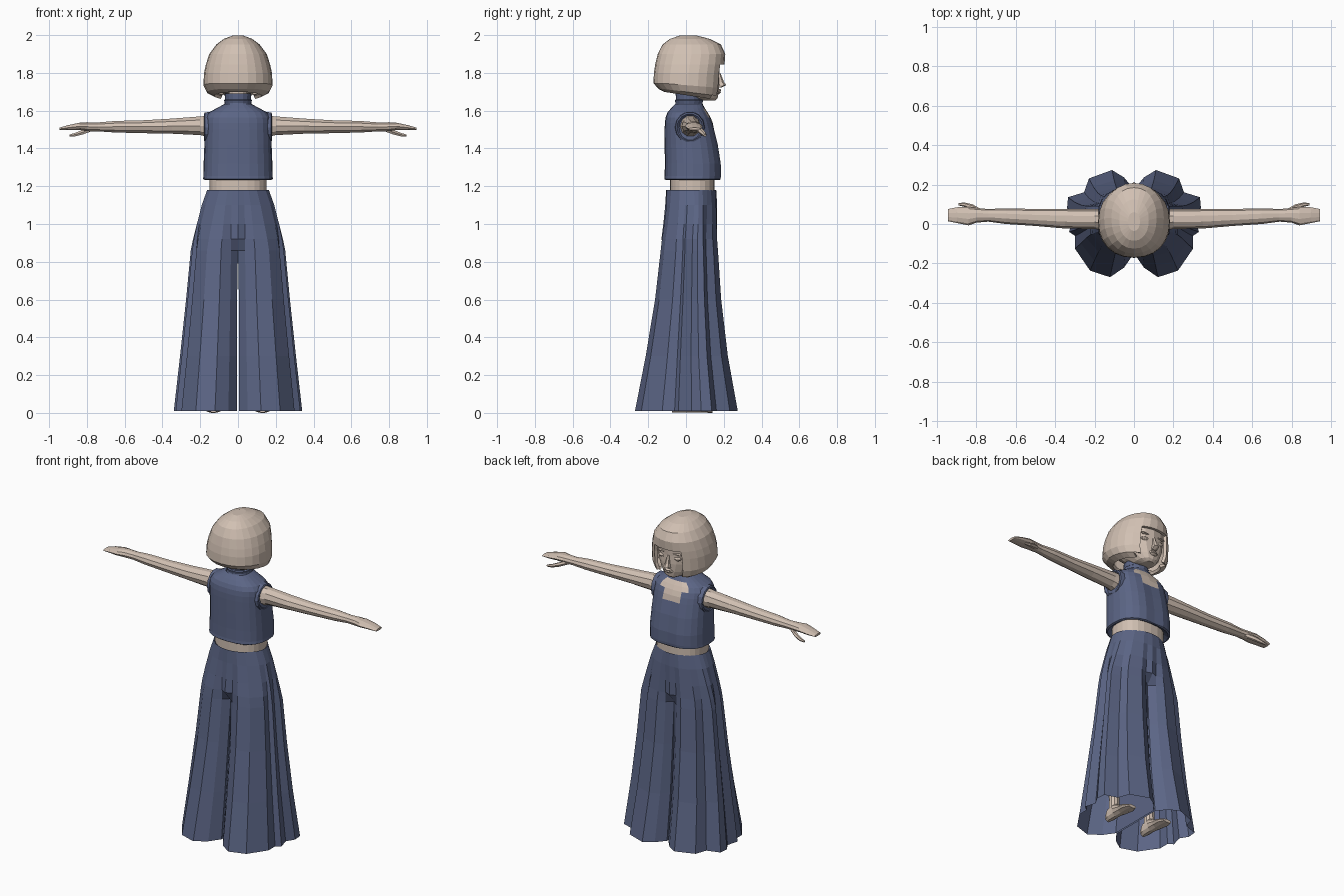
import bpy, bmesh, math
from mathutils import Vector

cube = bpy.data.objects.get("Cube")
if cube:
    bpy.data.objects.remove(cube)


def material(name, rgb):
    m = bpy.data.materials.new(name)
    m.use_nodes = True
    m.diffuse_color = (*rgb, 1)
    bsdf = m.node_tree.nodes["Principled BSDF"]
    bsdf.inputs["Base Color"].default_value = (*rgb, 1)
    bsdf.inputs["Roughness"].default_value = 0.8
    return m


BEIGE = material("warm beige", (0.64, 0.53, 0.45))
NAVY = material("slate navy", (0.105, 0.13, 0.235))


def loft(name, rings, mats, caps="", mirror=False, skip=None, rule=None):
    """Skin a stack of equal closed rings; skip and rule look at face centres."""
    bm = bmesh.new()
    rows = [[bm.verts.new(p) for p in r] for r in rings]
    n = len(rows[0])
    for a, b in zip(rows, rows[1:]):
        for i in range(n):
            j = (i + 1) % n
            quad = (a[i], a[j], b[j], b[i])
            c = sum((v.co for v in quad), Vector()) / 4
            if skip and skip(c):
                continue
            f = bm.faces.new(quad)
            if rule:
                f.material_index = rule(c)
    if "s" in caps:
        bm.faces.new(rows[0])
    if "e" in caps:
        bm.faces.new(rows[-1])
    bmesh.ops.recalc_face_normals(bm, faces=bm.faces)
    me = bpy.data.meshes.new(name)
    bm.to_mesh(me)
    bm.free()
    ob = bpy.data.objects.new(name, me)
    bpy.context.collection.objects.link(ob)
    for m in mats:
        me.materials.append(m)
    if mirror:
        ob.modifiers.new("Mirror", 'MIRROR')
    return ob


def sgn_pow(v, e):
    return math.copysign(abs(v) ** e, v)


def level(z, hx, y0, y1, n=24, e=0.8):
    """Horizontal rounded ring, starting at +y."""
    cy, hy = (y0 + y1) / 2, (y1 - y0) / 2
    angles = [2 * math.pi * i / n for i in range(n)]
    return [(hx * sgn_pow(math.sin(a), e), cy + hy * sgn_pow(math.cos(a), e), z) for a in angles]


def across(x, cy, cz, ry, rz, n=10):
    """Ring facing along x."""
    return [(x, cy + ry * math.cos(2 * math.pi * i / n), cz + rz * math.sin(2 * math.pi * i / n))
            for i in range(n)]


# Wide pleated trousers: one half, mirrored
hem = [(0, -.155), (.05, -.22), (.12, -.268), (.22, -.235), (.295, -.125), (.295, -.06),
       (.325, -.04), (.305, .03), (.335, .08), (.33, .135), (.25, .16), (.225, .23),
       (.11, .272), (.05, .235), (0, .18)]
# z, half width, y back, y front, pleat strength
trouser_levels = [(1.165, .15, -.09, .145, 0), (1.18, .165, -.105, .16, 0), (1.1, .195, -.11, .165, .2),
                  (1.0, .222, -.12, .165, .5), (.92, .24, -.13, .165, .8), (.86, .25, -.135, .168, 1),
                  (.6, .275, -.165, .185, 1), (.3, .307, -.215, .22, 1), (.01, .34, -.272, .272, 1)]


def trouser_ring(z, hx, y0, y1, w):
    cy, hy = (y0 + y1) / 2, (y1 - y0) / 2
    gap = .005 if z < .8 else 0
    pts = []
    for x, y in hem:
        p = Vector((x / .335, y / .27))
        k = 0 if x == 0 and z > .9 else w
        p = p.normalized().lerp(p, k)
        pts.append((max(p.x * hx, gap), cy + p.y * hy, z))
    return pts + [(gap, cy, z)]


loft("trousers", [trouser_ring(*l) for l in trouser_levels], [NAVY], mirror=True,
     skip=lambda c: c.x < .012 and c.z > .87)

# Bare waist
loft("waist", [level(z, .15, -.085, .152) for z in (1.12, 1.2, 1.28)], [BEIGE])

# Cropped top with a rounded front opening and a centre seam
top_levels = [(1.25, .15, -.085, .15), (1.233, .175, -.108, .178), (1.238, .185, -.115, .187),
              (1.255, .183, -.113, .189), (1.32, .182, -.112, .188), (1.42, .178, -.113, .172),
              (1.5, .176, -.113, .152), (1.535, .175, -.112, .142), (1.565, .172, -.108, .13),
              (1.59, .155, -.098, .115), (1.612, .115, -.08, .1), (1.635, .072, -.058, .088)]
top_rings = [level(*l) for l in top_levels]
for r in top_rings[2:7]:
    x, y, z = r[0]
    r[0] = (x, y - .007, z)


def opening(c):
    if c.y < .06:
        return 0
    width = .075 if c.z > 1.55 else .05
    return 1 if 1.51 < c.z < 1.605 and abs(c.x) < width else 0


loft("cropped_top", top_rings, [NAVY, BEIGE], rule=opening)

# Folded high collar
loft("collar", [level(z, r, .015 - r, .017 + r, 16, 1) for z, r in
                ((1.615, .078), (1.64, .07), (1.655, .074), (1.66, .068), (1.69, .07), (1.69, .056), (1.65, .055))],
     [NAVY])

# Armhole bands
loft("armhole_band", [across(x, .02, 1.512, r * .95, r, 14) for x, r in
                      ((.14, .085), (.176, .08), (.18, .072), (.165, .058))], [NAVY], mirror=True)

# Arms with flat hands, and thumbs
arm = [(.13, .02, 1.515, .058, .064), (.2, .025, 1.52, .05, .052), (.35, .027, 1.518, .05, .042),
       (.5, .033, 1.515, .043, .036), (.65, .04, 1.515, .04, .032), (.74, .044, 1.514, .032, .025),
       (.8, .044, 1.515, .037, .025), (.84, .04, 1.517, .047, .02), (.9, .045, 1.51, .04, .014),
       (.945, .045, 1.503, .031, .007)]
loft("arm", [across(*a) for a in arm], [BEIGE], "e", True)
thumb = [(.77, .058, 1.505, .014, .014), (.82, .085, 1.487, .015, .014),
         (.86, .098, 1.474, .011, .011), (.892, .101, 1.468, .006, .006)]
loft("thumb", [across(*t, n=6) for t in thumb], [BEIGE], "se", True)

# Neck and head
loft("neck", [level(z, .053, -.04, .068, 12, 1) for z in (1.6, 1.75)], [BEIGE])
head = [(1.655, .03, .09, .155), (1.668, .06, .03, .168), (1.7, .09, -.03, .174),
        (1.75, .118, -.09, .178), (1.8, .13, -.11, .177), (1.87, .13, -.12, .18), (1.93, .1, -.09, .14)]
loft("head", [level(*h, n=16, e=.9) for h in head], [BEIGE], "se")
nose = [(1.722, .018, .165, .185), (1.735, .02, .165, .214), (1.75, .014, .165, .202), (1.8, .009, .165, .182)]
loft("nose", [level(*v, n=6, e=1) for v in nose], [BEIGE], "se")
lips = [(1.688, .012, .16, .176), (1.697, .027, .16, .186), (1.703, .03, .16, .182),
        (1.709, .025, .16, .187), (1.716, .01, .16, .178)]
loft("lips", [level(*v, n=8, e=1) for v in lips], [BEIGE], "se")


def bulge(name, loc, scale):
    bpy.ops.mesh.primitive_uv_sphere_add(segments=10, ring_count=6, radius=1)
    ob = bpy.context.object
    ob.name = ob.data.name = name
    for v in ob.data.vertices:
        v.co = Vector(loc) + Vector(a * b for a, b in zip(v.co, scale))
    ob.data.materials.append(BEIGE)
    ob.modifiers.new("Mirror", 'MIRROR')


bulge("eye", (.052, .158, 1.785), (.026, .018, .014))
bulge("brow", (.055, .165, 1.815), (.032, .012, .006))

# Bobbed hair: hem dips towards the face, front left open under the fringe
hair_levels = [(1.7, .125, -.115, .165), (1.715, .165, -.145, .182), (1.745, .183, -.172, .192),
               (1.8, .18, -.17, .198), (1.845, .17, -.163, .204), (1.9, .152, -.15, .208),
               (1.95, .115, -.125, .185), (1.98, .075, -.085, .125), (1.997, .03, -.035, .06)]


def hair_ring(z, hx, y0, y1):
    drop = max(0, (1.8 - z) / .1) * .045
    ring = level(z, hx, y0, y1, 24, .92)
    return [(x, y, h - drop * max(0, (y + .12) / .3)) for x, y, h in ring]


hair = loft("bobbed_hair", [hair_ring(*h) for h in hair_levels], [BEIGE], "e",
            skip=lambda c: c.z < 1.845 and c.y > .06 and abs(c.x) < .105)
thick = hair.modifiers.new("Thickness", 'SOLIDIFY')
thick.thickness = .018
thick.offset = -1

# Shins and bare feet hidden inside the trousers
shin = [(.05, .032), (.12, .03), (.3, .045), (.5, .05)]
loft("shin", [[(x + .13, y, z) for x, y, z in level(z, r, -r - .02, r - .02, 10, 1)] for z, r in shin],
     [BEIGE], "se", True)
foot = [(-.075, .022, .05), (-.05, .034, .075), (0, .034, .085), (.05, .04, .055), (.1, .045, .035), (.14, .028, .02)]
loft("foot", [[(.13 + w * math.cos(a), y, h / 2 * (1 + math.sin(a)))
               for a in (2 * math.pi * i / 10 for i in range(10))] for y, w, h in foot],
     [BEIGE], "se", True)
